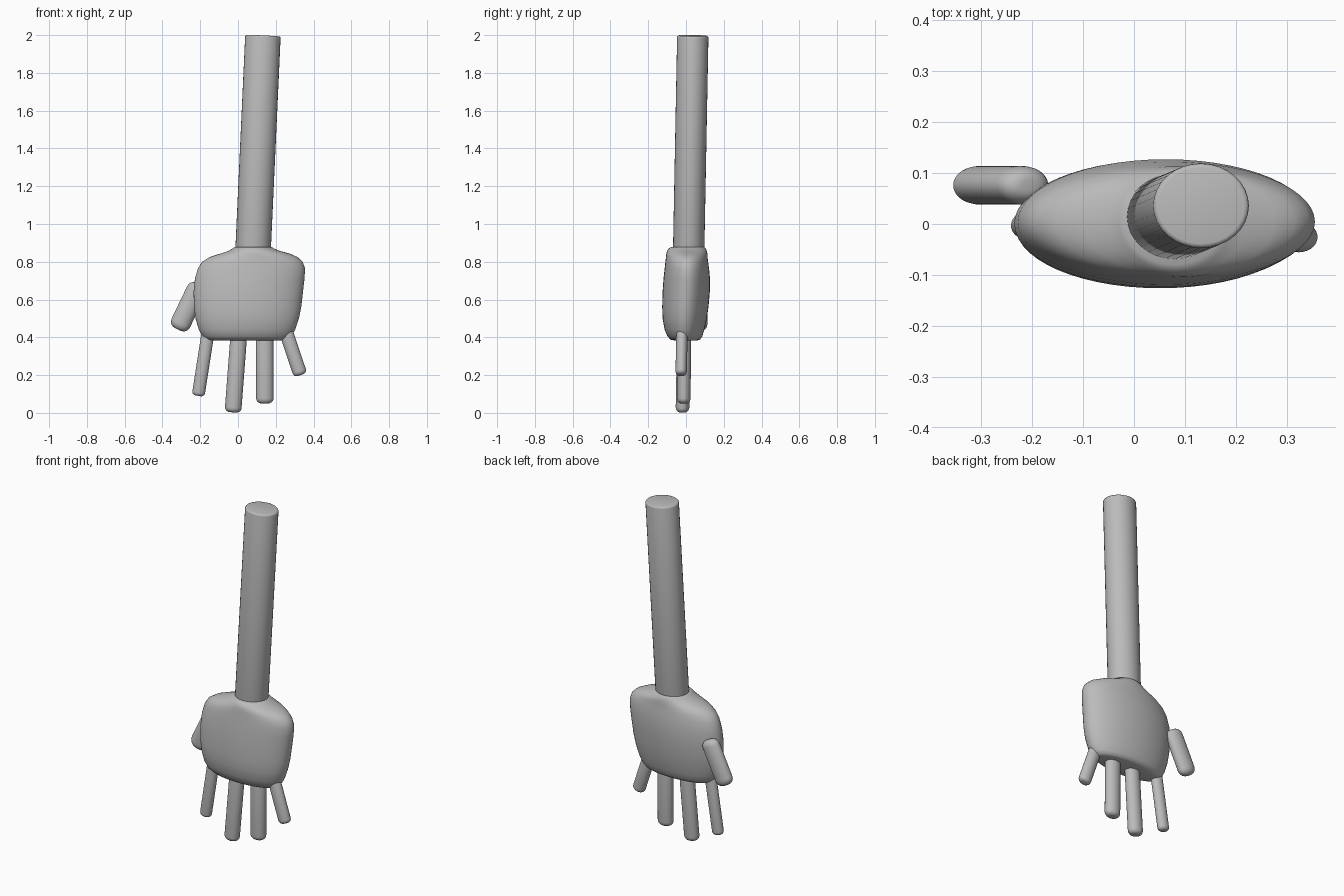
import bpy, bmesh, math
from mathutils import Vector

if "Cube" in bpy.data.objects:
    bpy.data.objects.remove(bpy.data.objects["Cube"])

grey = bpy.data.materials.new("plain grey")
grey.diffuse_color = (0.5, 0.5, 0.5, 1)
grey.use_nodes = True
grey.node_tree.nodes["Principled BSDF"].inputs["Base Color"].default_value = grey.diffuse_color


def loft(name, rings, sides):
    """Skin elliptical rings given as (centre, half axis u, half axis v)."""
    bm = bmesh.new()
    loops = []
    for c, u, v in rings:
        loops.append([bm.verts.new(c + u * math.cos(2 * math.pi * i / sides)
                                   + v * math.sin(2 * math.pi * i / sides))
                      for i in range(sides)])
    for a, b in zip(loops, loops[1:]):
        for i in range(sides):
            j = (i + 1) % sides
            bm.faces.new((a[i], a[j], b[j], b[i]))
    bm.faces.new(loops[0][::-1])
    bm.faces.new(loops[-1])
    bmesh.ops.recalc_face_normals(bm, faces=bm.faces)
    mesh = bpy.data.meshes.new(name)
    bm.to_mesh(mesh)
    bm.free()
    mesh.materials.append(grey)
    obj = bpy.data.objects.new(name, mesh)
    bpy.context.collection.objects.link(obj)
    bpy.ops.object.select_all(action='DESELECT')
    obj.select_set(True)
    bpy.context.view_layer.objects.active = obj
    bpy.ops.object.shade_smooth_by_angle(angle=math.radians(40))


def limb(name, start, end, rx, ry, rounding, steps=5, sides=28):
    """Slightly flattened rod with rounded rims."""
    p, q = Vector(start), Vector(end)
    d = (q - p).normalized()
    u = Vector((0, 1, 0)).cross(d).normalized()
    v = d.cross(u)
    k = rounding
    half = []
    for i in range(steps + 1):
        a = math.pi / 2 * i / steps
        half.append((k * rx * (1 - math.sin(a)), 1 - k + k * math.cos(a)))
    rings = [(p + d * o, u * s * rx, v * s * ry) for o, s in reversed(half)]
    rings += [(q - d * o, u * s * rx, v * s * ry) for o, s in half]
    loft(name, rings, sides)


# Palm: z, left x, right x, front y, back y
palm = [
    (0.383, -0.13, 0.24, -0.060, 0.060),
    (0.388, -0.165, 0.265, -0.082, 0.075),
    (0.405, -0.188, 0.282, -0.098, 0.086),
    (0.44, -0.207, 0.303, -0.113, 0.097),
    (0.50, -0.225, 0.323, -0.124, 0.110),
    (0.56, -0.233, 0.335, -0.126, 0.119),
    (0.64, -0.235, 0.344, -0.124, 0.126),
    (0.71, -0.228, 0.352, -0.119, 0.127),
    (0.765, -0.212, 0.355, -0.113, 0.122),
    (0.80, -0.190, 0.342, -0.109, 0.117),
    (0.825, -0.150, 0.315, -0.106, 0.114),
    (0.843, -0.095, 0.275, -0.104, 0.113),
    (0.858, -0.050, 0.220, -0.100, 0.110),
    (0.870, -0.030, 0.192, -0.092, 0.105),
    (0.878, -0.018, 0.178, -0.080, 0.098),
]
loft("palm", [(Vector(((l + r) / 2, (f + b) / 2, z)),
               Vector(((r - l) / 2, 0, 0)), Vector((0, (b - f) / 2, 0)))
              for z, l, r, f, b in palm], 56)

# Forearm, leaning slightly to the right and back
limb("forearm", (0.077, 0.013, 0.80), (0.132, 0.036, 1.997), 0.094, 0.083, 0.1, 3, 32)

# Fingers and thumb
limb("index_finger", (-0.147, -0.003, 0.50), (-0.211, -0.003, 0.09), 0.034, 0.028, 0.6)
limb("middle_finger", (0.011, -0.010, 0.50), (-0.027, -0.019, 0.003), 0.044, 0.036, 0.6)
limb("ring_finger", (0.141, -0.008, 0.50), (0.142, -0.012, 0.05), 0.046, 0.036, 0.6)
limb("little_finger", (0.237, -0.020, 0.48), (0.331, -0.026, 0.20), 0.037, 0.030, 0.6)
limb("thumb", (-0.204, 0.076, 0.682), (-0.319, 0.076, 0.442), 0.054, 0.038, 0.7)
